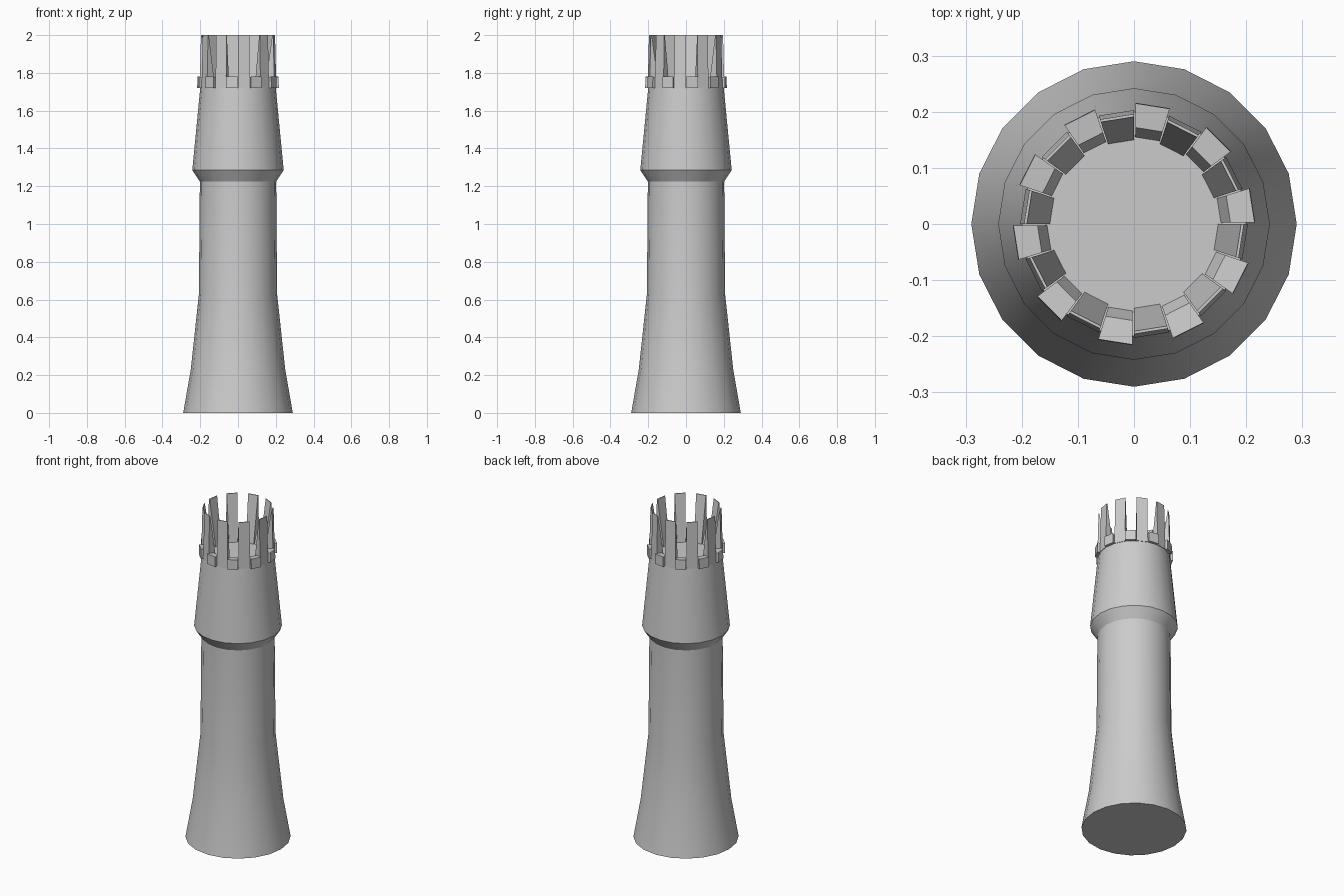
import bpy, bmesh
from math import cos, sin, radians

if "Cube" in bpy.data.objects:
    bpy.data.objects.remove(bpy.data.objects["Cube"])

SIDES = 20
STEP = 360 / SIDES


def finish(name, bm):
    bmesh.ops.recalc_face_normals(bm, faces=bm.faces)
    me = bpy.data.meshes.new(name)
    bm.to_mesh(me)
    bm.free()
    ob = bpy.data.objects.new(name, me)
    bpy.context.collection.objects.link(ob)
    return ob


def ring_point(r, deg, z):
    a = radians(deg)
    return (r * cos(a), r * sin(a), z)


def lathe(name, profile):
    """Closed turned body with flat caps."""
    bm = bmesh.new()
    rings = [[bm.verts.new(ring_point(r, i * STEP, z)) for i in range(SIDES)]
             for r, z in profile]
    for a, b in zip(rings, rings[1:]):
        for i in range(SIDES):
            j = (i + 1) % SIDES
            bm.faces.new((a[i], a[j], b[j], b[i]))
    bm.faces.new(rings[0])
    bm.faces.new(rings[-1])
    return finish(name, bm)


def sector_blocks(name, section, start, inset=0):
    """Ten blocks, each one side of the ring wide, on alternate sides."""
    bm = bmesh.new()
    n = len(section)
    for k in range(SIDES // 2):
        a0 = start + k * 2 * STEP + inset
        a1 = a0 + STEP - 2 * inset
        p = [bm.verts.new(ring_point(r, a0, z)) for r, z in section]
        q = [bm.verts.new(ring_point(r, a1, z)) for r, z in section]
        bm.faces.new(p)
        bm.faces.new(q)
        for i in range(n):
            j = (i + 1) % n
            bm.faces.new((p[i], p[j], q[j], q[i]))
    return finish(name, bm)


# Tower shaft with flared foot, collar and tapered head
body = lathe("tower_body", [(0.29, 0), (0.25, 0.23), (0.207, 0.63), (0.202, 1.225),
                            (0.242, 1.285), (0.2, 1.72)])
bpy.context.view_layer.objects.active = body
body.select_set(True)
bpy.ops.object.shade_smooth_by_angle(angle=radians(25))

# Tall wedge-shaped battlements
sector_blocks("battlements",
              [(0.15, 1.72), (0.203, 1.72), (0.196, 2.0), (0.191, 2.0)], 90)

# Low projecting sills between the battlements
sector_blocks("sills",
              [(0.155, 1.72), (0.216, 1.72), (0.215, 1.78), (0.172, 1.775)], 72, 0.8)
